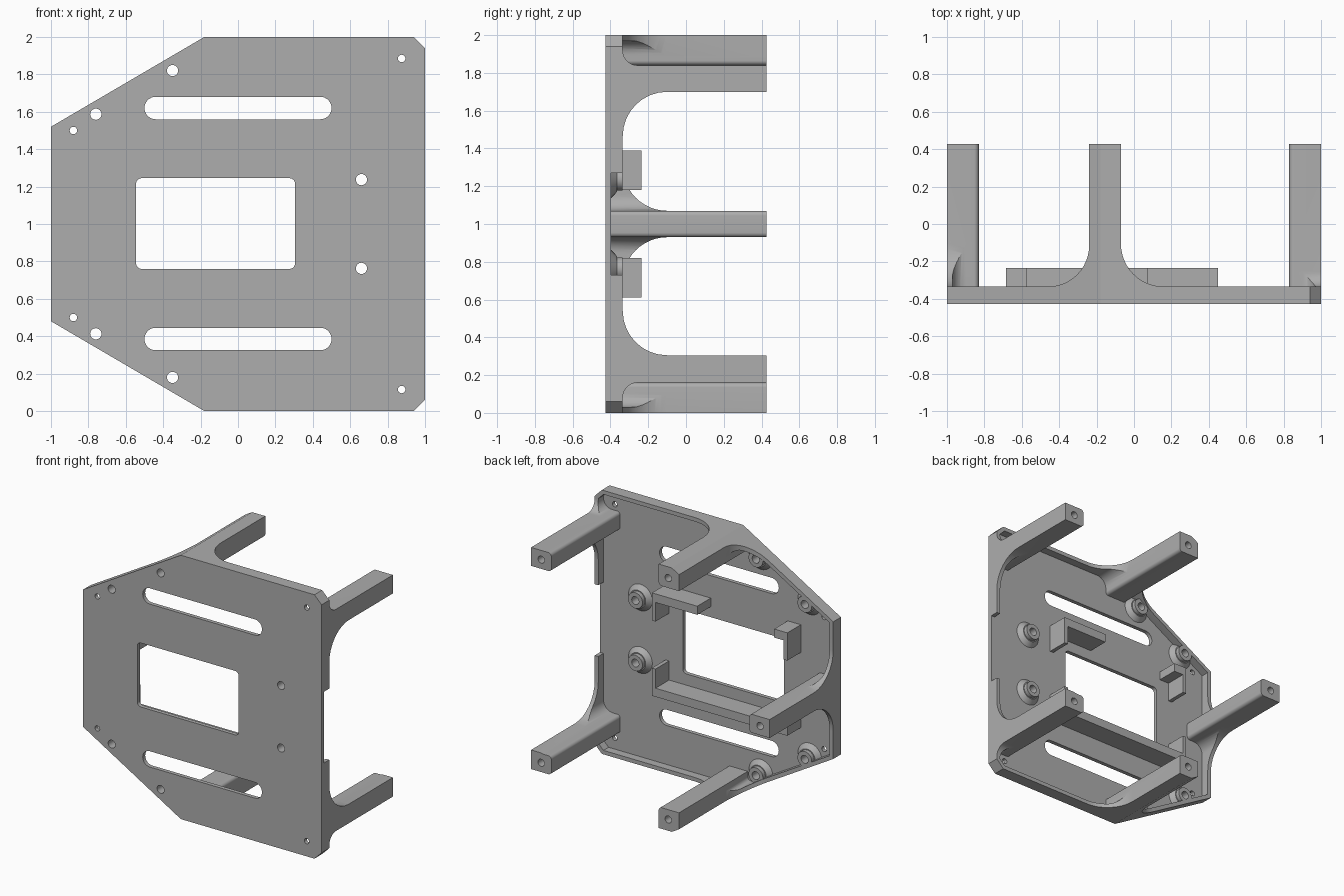
import bpy, bmesh, math
from mathutils import Vector

if "Cube" in bpy.data.objects:
    bpy.data.objects.remove(bpy.data.objects["Cube"])

F, B = -0.427, 0.427          # front and back of the part
FLOOR, RIM = -0.397, -0.335   # back of the thin plate, top of the rim

grey = bpy.data.materials.new("grey_plastic")
grey.diffuse_color = (0.42, 0.42, 0.42, 1)
grey.use_nodes = True
grey.node_tree.nodes["Principled BSDF"].inputs["Base Color"].default_value = grey.diffuse_color


def flip(pts):
    """Mirror (x, z, r) points about the middle height."""
    return [(p[0], 2 - p[1]) + tuple(p[2:]) for p in reversed(pts)]


def rounded(pts, n=8):
    """Polygon whose corners (a, b, radius) are replaced by arcs."""
    out = []
    for i, p in enumerate(pts):
        c = Vector(p[:2])
        r = p[2] if len(p) > 2 else 0
        if r == 0:
            out.append(c)
            continue
        u = (Vector(pts[i - 1][:2]) - c).normalized()
        v = (Vector(pts[(i + 1) % len(pts)][:2]) - c).normalized()
        half = u.angle(v) / 2
        o = c + (u + v).normalized() * (r / math.sin(half))
        d0 = c + u * (r / math.tan(half)) - o
        d1 = c + v * (r / math.tan(half)) - o
        turn = math.atan2(d0.x * d1.y - d0.y * d1.x, d0.dot(d1))
        for k in range(n + 1):
            a = turn * k / n
            out.append(o + Vector((d0.x * math.cos(a) - d0.y * math.sin(a),
                                   d0.x * math.sin(a) + d0.y * math.cos(a))))
    return out


def circle(x, z, r, n=24):
    return [(x + r * math.cos(2 * math.pi * k / n), z + r * math.sin(2 * math.pi * k / n)) for k in range(n)]


PLACE = {"y": lambda a, b, t: (a, t, b),   # profile in x, z
         "x": lambda a, b, t: (t, b, a),   # profile in z, y
         "z": lambda a, b, t: (a, b, t)}   # profile in x, y


def prism(name, profiles, axis, lo, hi):
    """Extrude one or more closed profiles along an axis."""
    bm = bmesh.new()
    for pts in profiles:
        rings = [[bm.verts.new(PLACE[axis](p[0], p[1], t)) for p in pts] for t in (lo, hi)]
        bm.faces.new(rings[0])
        bm.faces.new(rings[1])
        for i in range(len(pts)):
            bm.faces.new((rings[0][i - 1], rings[0][i], rings[1][i], rings[1][i - 1]))
    return finish(name, bm)


def finish(name, bm):
    bmesh.ops.recalc_face_normals(bm, faces=bm.faces)
    me = bpy.data.meshes.new(name)
    bm.to_mesh(me)
    bm.free()
    me.materials.append(grey)
    ob = bpy.data.objects.new(name, me)
    bpy.context.collection.objects.link(ob)
    return ob


def boolean(ob, tool, op="DIFFERENCE", keep=False):
    m = ob.modifiers.new("cut", "BOOLEAN")
    m.object, m.operation, m.solver = tool, op, "EXACT"
    bpy.context.view_layer.objects.active = ob
    bpy.ops.object.modifier_apply(modifier=m.name)
    if not keep:
        bpy.data.objects.remove(tool)


# body block with the outer outline
half = [(-1, 1.52), (-0.18, 2), (0.94, 2), (1, 1.94)]
outline = half + flip(half)
body = prism("mounting_plate", [outline], "y", F, B)

# hollow inside, leaving the plate, the rim and five posts
half = [(-0.83, 1.07, 0.025), (-0.97, 1.07, 0.08), (-0.97, 1.503), (-0.24, 1.93, 0.03),
        (-0.24, 1.84), (-0.07, 1.84, 0.025), (-0.07, 1.97, 0.08), (0.927, 1.97), (0.97, 1.927),
        (0.97, 1.84, 0.07), (0.83, 1.84, 0.025), (0.83, 1.70, 0.025), (0.97, 1.70, 0.08)]
boolean(body, prism("hollow", [rounded(half + flip(half))], "y", FLOOR, 0.6))

# lower the rim between posts, with curved gussets at the post feet
boolean(body, prism("right_gap", [rounded([(0.305, 0.6), (0.305, RIM, 0.235), (1.70, RIM, 0.235), (1.70, 0.6)])],
                    "x", 0.8, 1.1))
for s in (1, -1):
    def zz(z):
        return 1 + s * (z - 1)
    cuts = [
        ("x", [(zz(1.07), 0.6), (zz(1.07), RIM, 0.235), (zz(1.4), RIM), (zz(1.4), 0.6)], -1.1, -0.8),
        ("x", [(zz(1.84), 0.6), (zz(1.84), RIM, 0.08), (zz(2.1), RIM), (zz(2.1), 0.6)], 0.8, 1.1),
        ("z", [(-0.24, 0.6), (-0.24, RIM, 0.22), (-1.1, RIM), (-1.1, 0.6)], zz(1.31), zz(2.1)),
        ("z", [(-0.07, 0.6), (-0.07, RIM, 0.23), (0.85, RIM), (0.85, 0.6)], zz(1.84), zz(2.1))]
    for axis, pts, lo, hi in cuts:
        boolean(body, prism("rim_cut", [rounded(pts, 12)], axis, lo, hi))

# notch in the right rim
boolean(body, prism("notch", [[(0.9, 0.73), (1.1, 0.73), (1.1, 1.27), (0.9, 1.27)]], "y", FLOOR, 0))

# window, slots and small corner holes
def rect(x0, x1, z0, z1, r):
    return rounded([(x0, z0, r), (x1, z0, r), (x1, z1, r), (x0, z1, r)])


openings = [rect(-0.545, 0.305, 0.76, 1.245, 0.03),
            rect(-0.5, 0.5, 1.56, 1.68, 0.0595), rect(-0.5, 0.5, 0.325, 0.445, 0.0595)]
openings += [circle(x, z, 0.02) for x, z in ((-0.88, 1.5), (-0.88, 0.5), (0.875, 1.885), (0.875, 0.115))]
boolean(body, prism("openings", openings, "y", -0.6, -0.3))

# blind screw holes in the post ends
posts = [(-0.92, 1), (0.915, 1.77), (0.915, 0.23), (-0.15, 1.915), (-0.15, 0.085)]
boolean(body, prism("post_holes", [circle(x, z, 0.027) for x, z in posts], "y", 0.2, 0.6))

# screw bosses: flared foot with a short collar, trimmed to the outline
spots = [(x, z) for x, t in ((-0.35, 1.82), (-0.76, 1.587), (0.66, 1.237)) for z in (t, 2 - t)]
bm = bmesh.new()
for x, z in spots:
    rings = [[bm.verts.new((px, y, pz)) for px, pz in circle(x, z, r, 32)]
             for y, r in ((-0.405, 0.1), (FLOOR, 0.1), (-0.365, 0.067), (-0.365, 0.06), (RIM, 0.06))]
    bm.faces.new(rings[0])
    bm.faces.new(rings[-1])
    for a, b in zip(rings, rings[1:]):
        for i in range(32):
            bm.faces.new((a[i - 1], a[i], b[i], b[i - 1]))
bosses = finish("screw_bosses", bm)
boolean(bosses, prism("trim", [outline], "y", -0.5, 0), "INTERSECT")
drill = prism("drill", [circle(x, z, 0.03) for x, z in spots], "y", -0.6, -0.2)
boolean(body, drill, keep=True)
boolean(bosses, drill)

# holder brackets around the window: ledges with end tabs
T = 0.03
for name, x0, x1, tabs, s in (("upper_right_bracket", 0.07, 0.45, "r", 1),
                              ("upper_left_bracket", -0.685, -0.575, "l", 1),
                              ("lower_bracket", -0.685, 0.45, "lr", -1)):
    shape = [(x0, 1.39), (x1, 1.39)]
    shape += [(x1, 1.18), (x1 - T, 1.18), (x1 - T, 1.325)] if "r" in tabs else [(x1, 1.325)]
    shape += [(x0 + T, 1.325), (x0 + T, 1.18), (x0, 1.18)] if "l" in tabs else [(x0, 1.325)]
    prism(name, [shape if s > 0 else flip(shape)], "y", FLOOR - 0.005, -0.235)

# smooth the curved faces, keep hard edges
bpy.ops.object.select_all(action="DESELECT")
for ob in bpy.context.collection.objects:
    ob.select_set(True)
bpy.context.view_layer.objects.active = body
bpy.ops.object.shade_smooth_by_angle(angle=math.radians(30))
